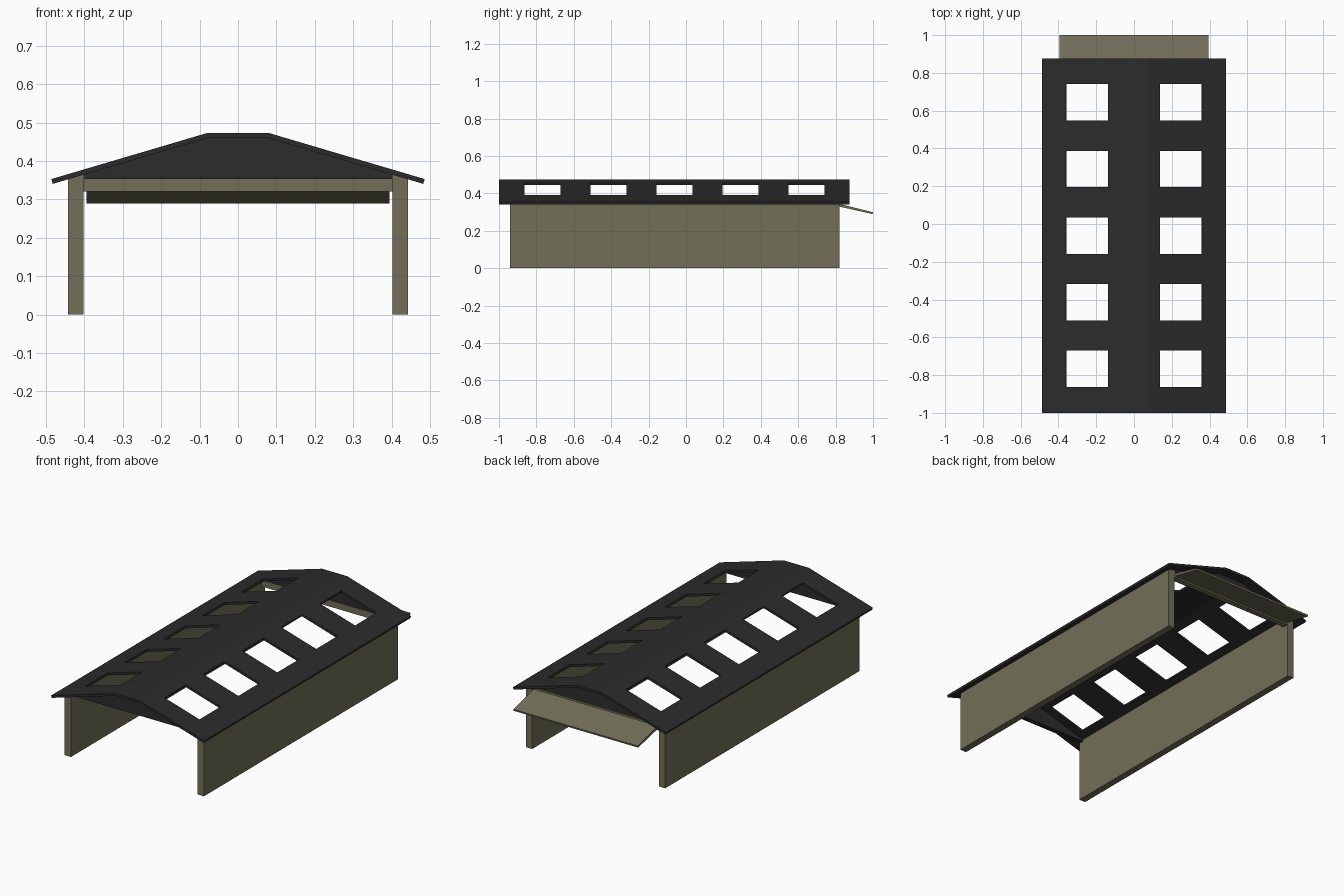
import bpy, bmesh

if "Cube" in bpy.data.objects:
    bpy.data.objects.remove(bpy.data.objects["Cube"])

def material(name, rgb):
    m = bpy.data.materials.new(name)
    m.diffuse_color = (*rgb, 1)
    m.use_nodes = True
    m.node_tree.nodes["Principled BSDF"].inputs["Base Color"].default_value = m.diffuse_color
    return m

DARK = material("charcoal", (0.025, 0.025, 0.025))
KHAKI = material("khaki", (0.17, 0.162, 0.098))

def finish(name, bm, mat):
    bmesh.ops.recalc_face_normals(bm, faces=bm.faces)
    me = bpy.data.meshes.new(name)
    bm.to_mesh(me)
    bm.free()
    me.materials.append(mat)
    ob = bpy.data.objects.new(name, me)
    bpy.context.collection.objects.link(ob)
    return ob

def prism(name, profile, axis, a, b, mat):
    """Extrude a 2D profile along x (profile is y,z) or y (profile is x,z)."""
    bm = bmesh.new()
    put = (lambda p, t: (t, p[0], p[1])) if axis == 'x' else (lambda p, t: (p[0], t, p[1]))
    f = bm.faces.new([bm.verts.new(put(p, a)) for p in profile])
    ext = bmesh.ops.extrude_face_region(bm, geom=[f])
    d = (b - a, 0, 0) if axis == 'x' else (0, b - a, 0)
    bmesh.ops.translate(bm, vec=d, verts=[v for v in ext['geom'] if isinstance(v, bmesh.types.BMVert)])
    return finish(name, bm, mat)

RIDGE_X, RIDGE_Z, EAVE_X, EAVE_Z, T = 0.08, 0.473, 0.486, 0.353, 0.013

def roof_z(x):
    s = max(0, abs(x) - RIDGE_X) / (EAVE_X - RIDGE_X)
    return RIDGE_Z + s * (EAVE_Z - RIDGE_Z)

# Roof sheet: grid with skylight cells left open, thickened downwards
half = [RIDGE_X, 0.138, 0.36, EAVE_X]
xs = [-x for x in reversed(half)] + half
ys = [-1.0]
for i in range(5):
    c = -0.767 + i * 0.3527
    ys += [c - 0.0965, c + 0.0965]
ys.append(0.875)
bm = bmesh.new()
grid = [[bm.verts.new((x, y, roof_z(x))) for x in xs] for y in ys]
for j in range(len(ys) - 1):
    for i in range(len(xs) - 1):
        if j % 2 == 1 and i in (1, 5):
            continue
        bm.faces.new((grid[j][i], grid[j][i+1], grid[j+1][i+1], grid[j+1][i]))
roof = finish("roof", bm, DARK)
if roof.data.polygons[0].normal.z < 0:
    roof.data.flip_normals()
mod = roof.modifiers.new("thickness", 'SOLIDIFY')
mod.thickness = T
mod.offset = -1
mod.use_even_offset = True

# Side walls, tops following the roof underside
for s, side in ((-1, "left"), (1, "right")):
    prism(side + "_wall", [(s*0.402, 0), (s*0.442, 0), (s*0.442, roof_z(0.442) - T),
                           (s*0.402, roof_z(0.402) - T)], 'y', -0.94, 0.82, KHAKI)

# Dark gables closing both roof ends
u = T * 0.9
gable = [(-0.44, 0.353), (0.44, 0.353), (RIDGE_X, RIDGE_Z - u), (-RIDGE_X, RIDGE_Z - u)]
prism("front_gable", gable, 'y', -0.939, -0.91, DARK)
prism("back_gable", gable, 'y', 0.79, 0.819, DARK)

# Lintel over the back opening, and the sloping awning
prism("back_lintel", [(0.785, 0.32), (0.818, 0.32), (0.818, 0.356), (0.785, 0.356)],
      'x', -0.403, 0.403, KHAKI)
prism("back_awning", [(0.81, 0.331), (0.998, 0.289), (1.0, 0.299), (0.812, 0.346)],
      'x', -0.395, 0.395, KHAKI)
